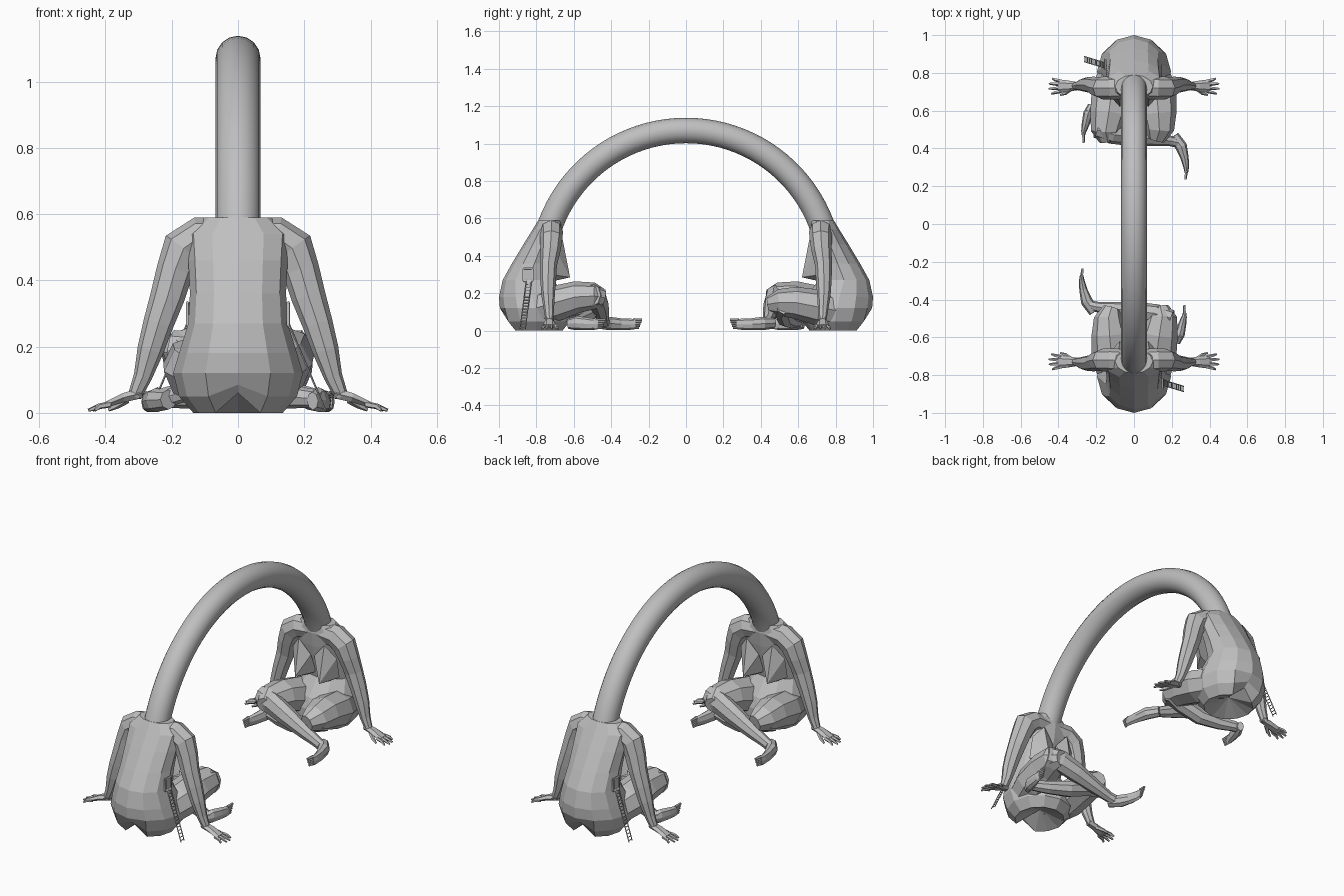
import bpy, bmesh, math
from mathutils import Vector as V

cube = bpy.data.objects.get("Cube")
if cube:
    bpy.data.objects.remove(cube)

stone = bpy.data.materials.new("grey_stone")
stone.use_nodes = True
GREY = (0.52, 0.52, 0.52, 1)
stone.diffuse_color = GREY
stone.node_tree.nodes["Principled BSDF"].inputs["Base Color"].default_value = GREY

UP, FWD = V((0, 0, 1)), V((0, 1, 0))


def add(name, bm, twin=True):
    """Make an object, plus a half-turned copy for the second figure."""
    bmesh.ops.recalc_face_normals(bm, faces=bm.faces)
    mesh = bpy.data.meshes.new(name)
    bm.to_mesh(mesh)
    bm.free()
    mesh.materials.append(stone)
    for turn in (0, 1) if twin else (0,):
        ob = bpy.data.objects.new(("front_", "back_")[turn] + name if twin else name, mesh)
        ob.rotation_euler.z = turn * math.pi
        bpy.context.collection.objects.link(ob)
    return ob


def loft(bm, rings, up=UP, sides=8, flat=False, mirror=1):
    """Skin elliptical rings (x, y, z, width, height) along a path."""
    pts = [V(r[:3]) for r in rings]
    loops = []
    for i, r in enumerate(rings):
        t = (pts[min(i + 1, len(pts) - 1)] - pts[max(i - 1, 0)]).normalized()
        t = UP if flat else t
        a = up.cross(t).normalized()
        b = t.cross(a)
        loop = []
        for k in range(sides):
            ang = math.tau * k / sides
            p = pts[i] + a * r[3] * math.cos(ang) + b * r[4] * math.sin(ang)
            loop.append(bm.verts.new((p.x * mirror, p.y, max(p.z, 0))))
        loops.append(loop)
    for lo, hi in zip(loops, loops[1:]):
        for k in range(sides):
            n = (k + 1) % sides
            bm.faces.new((lo[k], lo[n], hi[n], hi[k]))
    caps = [bm.faces.new(loops[0]), bm.faces.new(loops[-1])]
    return loops, caps


def part(name, rings, **kw):
    bm = bmesh.new()
    loft(bm, rings, **kw)
    return add(name, bm)


# torso: height, back, front, half width
profile = [(0, -.93, -.66, .135), (.05, -.975, -.62, .178), (.12, -.995, -.62, .196),
           (.18, -1.0, -.64, .178), (.27, -.98, -.71, .15), (.36, -.93, -.69, .145),
           (.46, -.87, -.67, .15), (.54, -.82, -.66, .155), (.59, -.79, -.665, .1)]
bm = bmesh.new()
loops, caps = loft(bm, [(0, (b + f) / 2, z, w, (f - b) / 2) for z, b, f, w in profile],
                   up=FWD, sides=12, flat=True)
poked = bmesh.ops.poke(bm, faces=[caps[0]])["verts"]
for v in poked + [loops[0][9]]:      # cleft under the seat
    v.co.z = .06
loops[1][9].co.z = .085
loops[1][9].co.y += .015
add("torso", bm)

# breasts: drooping pointed cones
bm = bmesh.new()
for s in (1, -1):
    tip = bm.verts.new((s * .075, -.62, .285))
    base = [bm.verts.new((s * x, y, z)) for x, y, z in
            ((.08, -.66, .49), (.138, -.69, .42), (.135, -.72, .30),
             (.07, -.72, .262), (.005, -.71, .30), (.01, -.67, .41))]
    for k in range(6):
        bm.faces.new((tip, base[k], base[(k + 1) % 6]))
    bm.faces.new(base)
add("breasts", bm)

# arms, palms and fingers
for s, side in ((1, "right"), (-1, "left")):
    part(side + "_arm", [
        (.02, -.725, .535, .055, .06), (.115, -.72, .53, .062, .062), (.165, -.72, .495, .066, .06),
        (.19, -.725, .43, .056, .054), (.213, -.735, .35, .052, .045), (.24, -.737, .27, .046, .042),
        (.264, -.737, .19, .04, .036), (.287, -.733, .11, .028, .027),
        (.312, -.73, .05, .021, .02)], up=FWD, mirror=s)
    bm = bmesh.new()
    loft(bm, [(.29, -.73, .06, .02, .018), (.345, -.73, .046, .029, .016),
              (.4, -.73, .024, .036, .01)], sides=6, mirror=s)
    for d, tip in ((-.027, .432), (-.009, .45), (.009, .452), (.027, .438)):
        loft(bm, [(.385, -.73 + d, .026, .01, .01), (.418, -.73 + d * 1.25, .02, .009, .009),
                  (tip, -.73 + d * 1.5, .008, .005, .005)], sides=5, mirror=s)
    loft(bm, [(.335, -.715, .04, .012, .012), (.365, -.692, .022, .01, .01),
              (.39, -.683, .009, .005, .005)], sides=5, mirror=s)
    add(side + "_hand", bm)

# raised leg crossing in front
part("upper_thigh", [(.09, -.82, .11, .09, .085), (.12, -.7, .145, .105, .095),
                     (.135, -.58, .18, .097, .085), (.15, -.49, .185, .078, .072),
                     (.14, -.44, .175, .045, .045)])
part("upper_shin", [(.2, -.5, .19, .045, .06), (.12, -.475, .18, .05, .065),
                    (.02, -.465, .14, .052, .055), (-.1, -.45, .09, .038, .04),
                    (-.19, -.44, .055, .028, .03), (-.235, -.43, .042, .026, .03)])

# lower leg folded underneath
part("lower_thigh", [(-.09, -.82, .1, .09, .085), (-.12, -.7, .125, .105, .095),
                     (-.13, -.58, .15, .095, .085), (-.135, -.5, .15, .077, .072),
                     (-.12, -.445, .14, .045, .045)])
part("lower_shin", [(-.18, -.52, .14, .04, .055), (-.1, -.51, .11, .045, .05),
                    (.02, -.53, .065, .045, .045), (.13, -.565, .05, .035, .038),
                    (.21, -.595, .045, .028, .03), (.25, -.6, .04, .02, .028)])


def foot(name, rings, tip):
    """Foot lying on its edge, with toes stacked upwards."""
    bm = bmesh.new()
    loft(bm, rings)
    x, y = rings[-1][:2]
    for i in range(5):
        z, r = .014 + i * .011, .006 + .0007 * i
        loft(bm, [(x, y - .01, z, r, r), (tip[0], tip[1] - .004 * (4 - i), z, r * .7, r * .7)], sides=5)
    add(name, bm)


foot("upper_foot", [(-.21, -.465, .04, .03, .03), (-.25, -.41, .038, .032, .036),
                    (-.268, -.35, .034, .022, .032), (-.277, -.3, .034, .015, .03),
                    (-.277, -.27, .035, .009, .027)], (-.272, -.235))
foot("lower_foot", [(.225, -.63, .036, .018, .027), (.243, -.585, .04, .026, .038),
                    (.256, -.53, .036, .021, .034), (.266, -.49, .034, .014, .03),
                    (.268, -.47, .035, .009, .027)], (.267, -.43))


def beam(bm, a, b, r):
    loft(bm, [(*a, r, r), (*b, r, r)], up=V((.3, .2, .9)), sides=4)


# small doorway frame with a hanging ladder
bm = bmesh.new()
corners = [V((.152, y, z)) for y, z in ((-.87, .265), (-.82, .265), (-.82, .332), (-.87, .332))]
for k in range(4):
    beam(bm, corners[k], corners[(k + 1) % 4], .006)
bm.faces.new([bm.verts.new(c) for c in corners])
add("doorway", bm)
bm = bmesh.new()
top, base, half = V((.153, -.84, .27)), V((.263, -.873, .01)), V((0, .014, 0))
for s in (1, -1):
    beam(bm, top + half * s, base + half * s, .003)
for k in range(16):
    p = top.lerp(base, (k + .5) / 16)
    beam(bm, p - half, p + half, .0025)
add("ladder", bm)

# arched neck joining both figures
R, CZ, STEPS = .774, .296, 40
end = math.radians(17)
arc = []
for i in range(STEPS + 1):
    a = end + (math.pi - 2 * end) * i / STEPS
    arc.append((0, -R * math.cos(a), CZ + R * math.sin(a), .068, .068))
bm = bmesh.new()
loft(bm, arc, up=V((1, 0, 0)), sides=16)
neck = add("arched_neck", bm, twin=False)
bpy.context.view_layer.objects.active = neck
neck.select_set(True)
bpy.ops.object.shade_smooth_by_angle(angle=math.radians(40))
neck.select_set(False)
